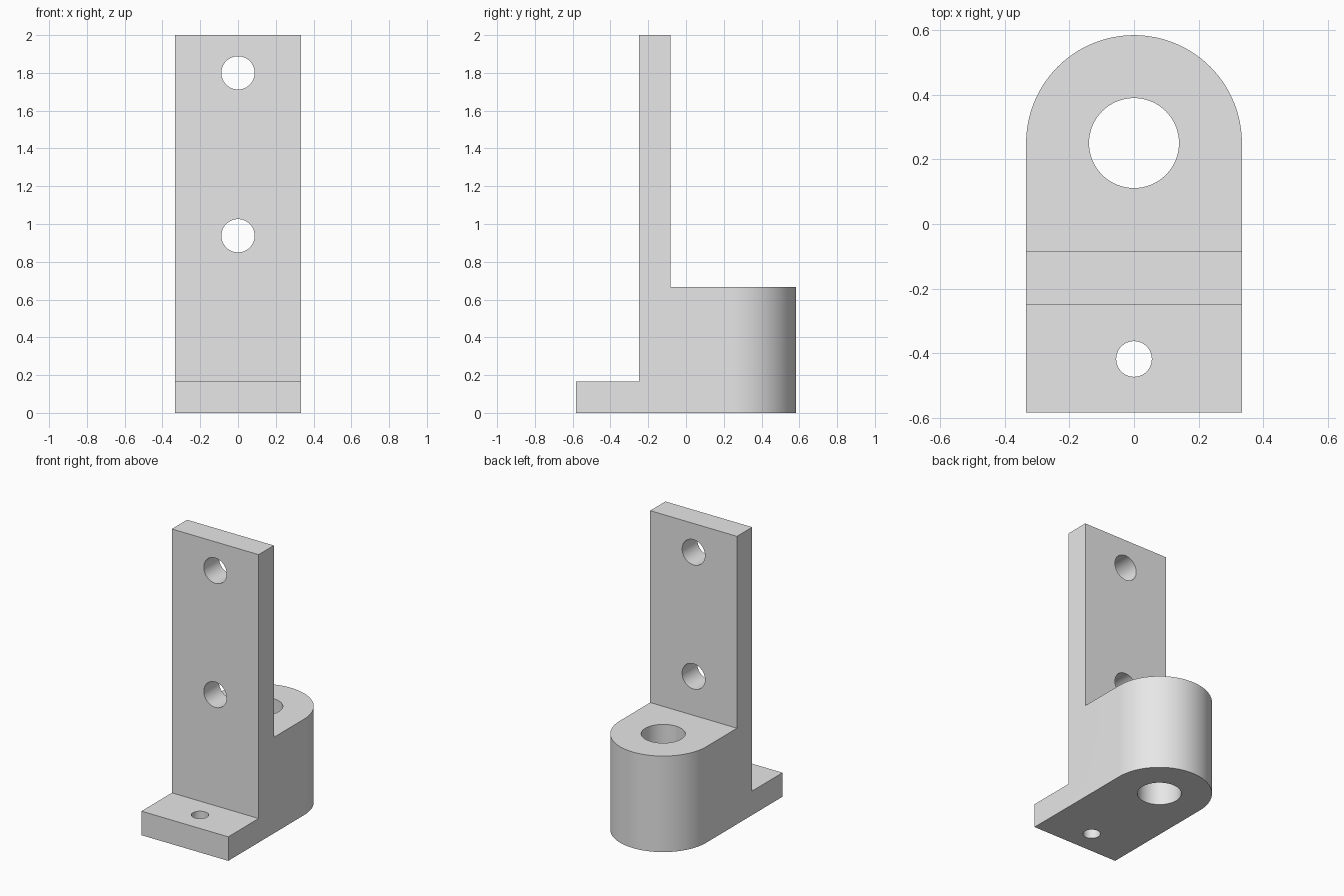
import bpy, bmesh, math
from mathutils import Matrix, Vector

cube = bpy.data.objects.get("Cube")
if cube:
    bpy.data.objects.remove(cube, do_unlink=True)

HALF = 1 / 3        # half width, also the radius of the rounded boss
BORE_Y = 0.25       # centre of the rounded boss

grey = bpy.data.materials.new("light grey")
grey.use_nodes = True
color = (0.8, 0.8, 0.8, 1)
grey.diffuse_color = color
grey.node_tree.nodes["Principled BSDF"].inputs["Base Color"].default_value = color


def finish(name, bm):
    bmesh.ops.recalc_face_normals(bm, faces=bm.faces)
    mesh = bpy.data.meshes.new(name)
    bm.to_mesh(mesh)
    bm.free()
    mesh.materials.append(grey)
    obj = bpy.data.objects.new(name, mesh)
    bpy.context.collection.objects.link(obj)
    return obj


def prism(name, points, direction):
    bm = bmesh.new()
    face = bm.faces.new([bm.verts.new(p) for p in points])
    ext = bmesh.ops.extrude_face_region(bm, geom=[face])
    verts = [v for v in ext["geom"] if isinstance(v, bmesh.types.BMVert)]
    bmesh.ops.translate(bm, verts=verts, vec=Vector(direction))
    return finish(name, bm)


def drill(name, centre, radius, depth, axis):
    bm = bmesh.new()
    turn = Matrix.Rotation(math.pi / 2, 4, "X") if axis == "Y" else Matrix()
    bmesh.ops.create_cone(bm, cap_ends=True, segments=64, radius1=radius,
                          radius2=radius, depth=depth,
                          matrix=Matrix.Translation(centre) @ turn)
    return finish(name, bm)


def apply_boolean(target, tool, operation):
    mod = target.modifiers.new(tool.name, "BOOLEAN")
    mod.operation = operation
    mod.solver = "EXACT"
    mod.object = tool
    bpy.context.view_layer.objects.active = target
    bpy.ops.object.modifier_apply(modifier=mod.name)
    bpy.data.objects.remove(tool, do_unlink=True)


# Stepped side profile: front foot, upright plate, rear boss
profile = [(-0.583, 0), (0.7, 0), (0.7, 0.667), (-0.083, 0.667),
           (-0.083, 2), (-0.25, 2), (-0.25, 0.167), (-0.583, 0.167)]
bracket = prism("bracket", [(-0.5, y, z) for y, z in profile], (1, 0, 0))

# Trim to the plan outline: straight sides with a round back
steps = 64
outline = [(-HALF, -0.7, -0.1), (HALF, -0.7, -0.1)]
for i in range(steps + 1):
    a = math.pi * i / steps
    outline.append((HALF * math.cos(a), BORE_Y + HALF * math.sin(a), -0.1))
apply_boolean(bracket, prism("plan_cutter", outline, (0, 0, 2.3)), "INTERSECT")

# Bore, foot hole and two plate holes
holes = [drill("boss_bore", (0, BORE_Y, 0.3), 0.139, 1.2, "Z"),
         drill("foot_hole", (0, -0.417, 0.1), 0.055, 0.5, "Z"),
         drill("upper_hole", (0, -0.167, 1.8), 0.088, 0.5, "Y"),
         drill("lower_hole", (0, -0.167, 0.938), 0.088, 0.5, "Y")]
for hole in holes:
    apply_boolean(bracket, hole, "DIFFERENCE")

# Smooth curved walls, crisp edges
bpy.ops.object.select_all(action="DESELECT")
bracket.select_set(True)
bpy.context.view_layer.objects.active = bracket
bpy.ops.object.shade_smooth_by_angle(angle=math.radians(30))
